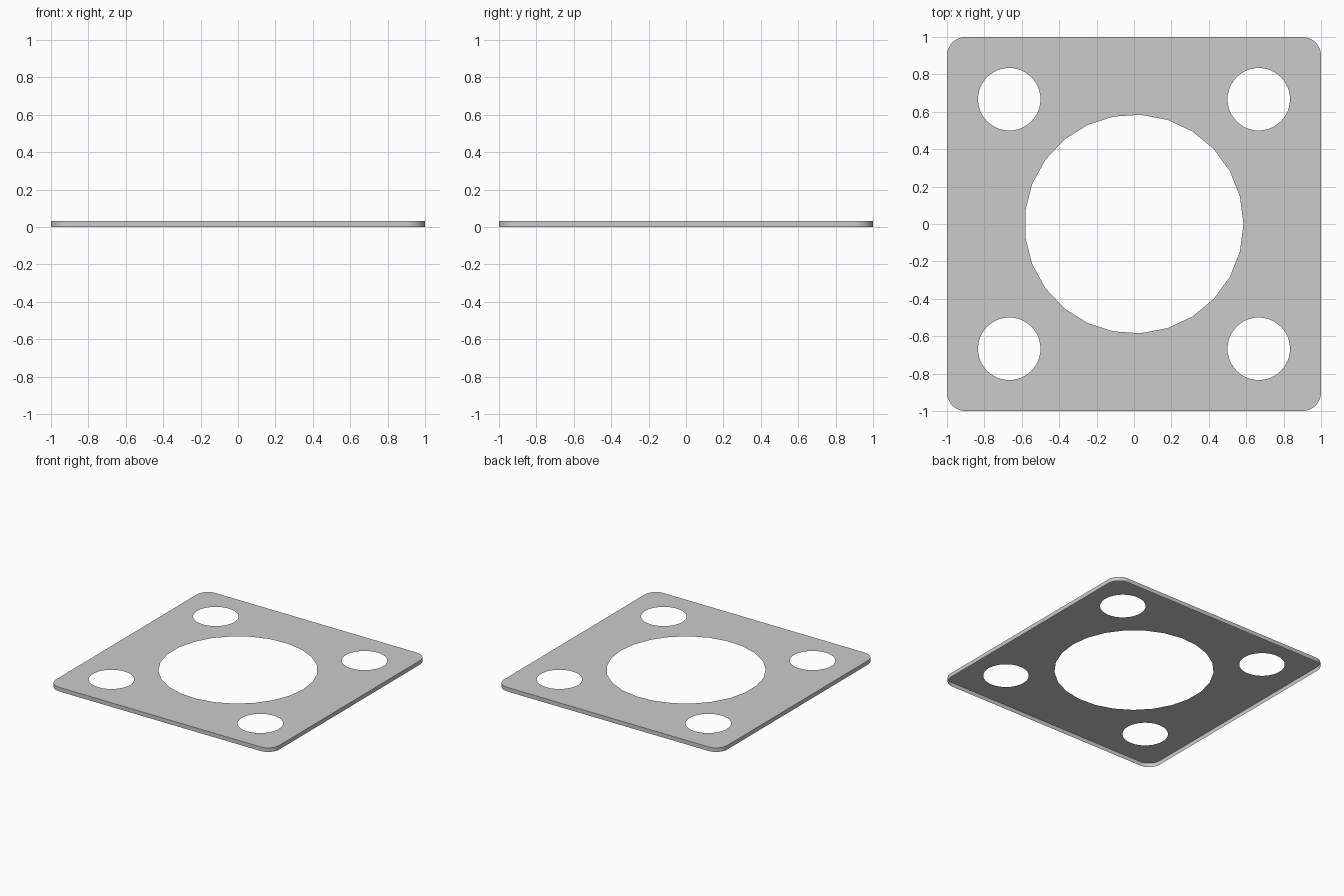
import bpy, bmesh
from math import cos, sin, pi, radians

cube = bpy.data.objects.get("Cube")
if cube:
    bpy.data.objects.remove(cube)

THICK = 0.033
CORNER = 0.1
BOLT = 0.667

grey = bpy.data.materials.new("plain_grey")
grey.use_nodes = True
colour = (0.6, 0.6, 0.6, 1)
grey.diffuse_color = colour
grey.node_tree.nodes["Principled BSDF"].inputs["Base Color"].default_value = colour

bm = bmesh.new()


def add_loop(points):
    """Closed ring of edges at the height of the plate."""
    verts = [bm.verts.new((x, y, THICK)) for x, y in points]
    return [bm.edges.new((a, b)) for a, b in zip(verts, verts[1:] + verts[:1])]


def arc(cx, cy, radius, start, sweep, steps, count):
    angles = [start + sweep * i / steps for i in range(count)]
    return [(cx + radius * cos(a), cy + radius * sin(a)) for a in angles]


# Rounded square outline
outline = []
inner = 1 - CORNER
for i, (sx, sy) in enumerate([(1, 1), (-1, 1), (-1, -1), (1, -1)]):
    outline += arc(sx * inner, sy * inner, CORNER, i * pi / 2, pi / 2, 12, 13)
rim = add_loop(outline)
edges = list(rim)

# Large centre opening and four bolt holes
edges += add_loop(arc(0, 0, 0.585, 0, 2 * pi, 25, 25))
for sx in (-1, 1):
    for sy in (-1, 1):
        edges += add_loop(arc(sx * BOLT, sy * BOLT, 0.167, 0, 2 * pi, 48, 48))

# Flat sheet with the holes left open
bmesh.ops.triangle_fill(bm, edges=edges, use_beauty=True, normal=(0, 0, 1))

# Thin skirt folded down around the outer edge
skirt = bmesh.ops.extrude_edge_only(bm, edges=rim)
for v in skirt["geom"]:
    if isinstance(v, bmesh.types.BMVert):
        v.co.z = 0

# Point the sheet up and the skirt outward
bm.normal_update()
for f in bm.faces:
    centre = f.calc_center_median()
    outward = f.normal.z if abs(f.normal.z) > 0.5 else f.normal.x * centre.x + f.normal.y * centre.y
    if outward < 0:
        f.normal_flip()

mesh = bpy.data.meshes.new("gasket_plate")
bm.to_mesh(mesh)
bm.free()
mesh.materials.append(grey)
plate = bpy.data.objects.new("gasket_plate", mesh)
bpy.context.collection.objects.link(plate)

# Smooth corners, crisp top edge
bpy.ops.object.select_all(action="DESELECT")
plate.select_set(True)
bpy.context.view_layer.objects.active = plate
bpy.ops.object.shade_smooth_by_angle(angle=radians(30))
